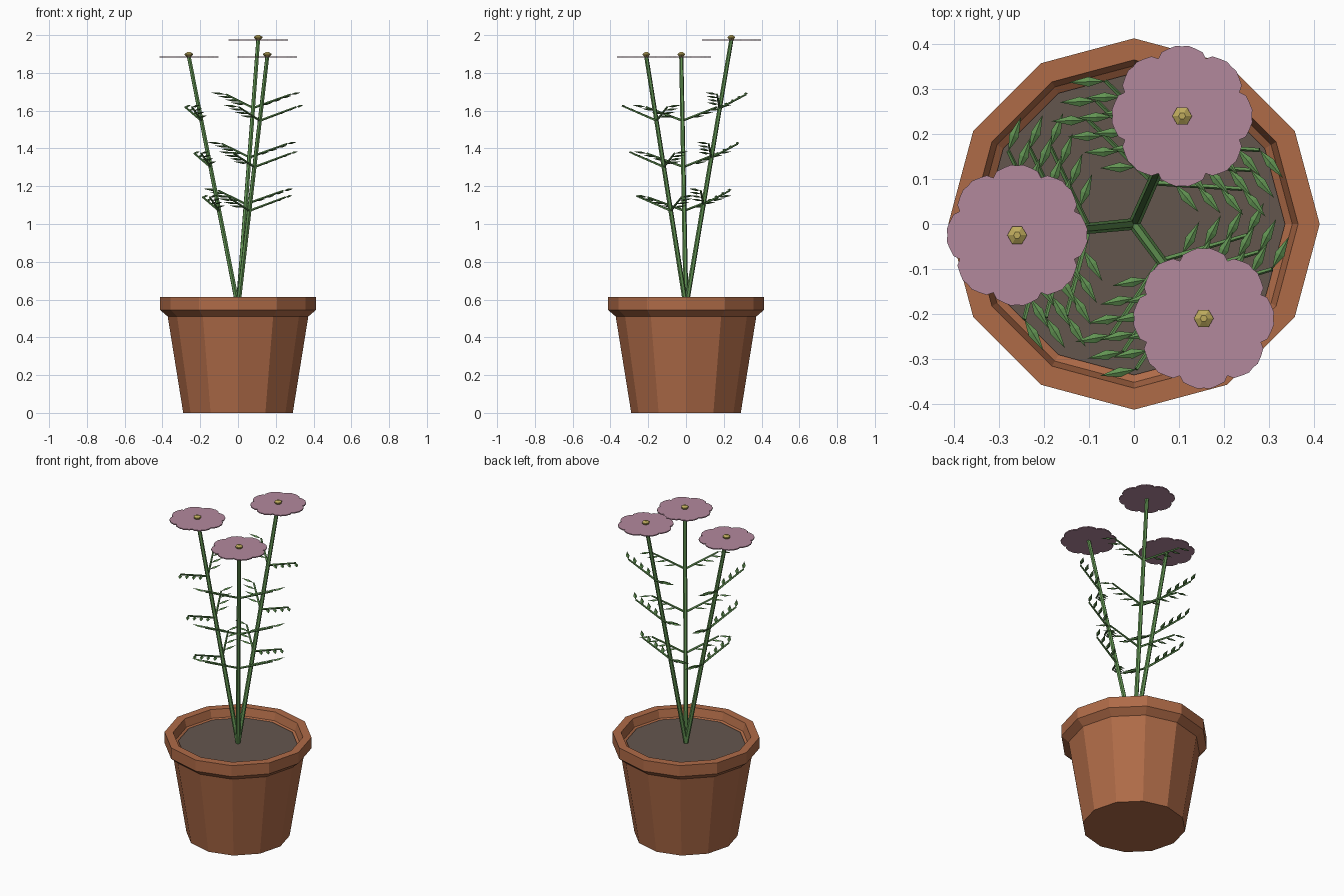
import bpy, bmesh, math
from mathutils import Vector

if "Cube" in bpy.data.objects:
    bpy.data.objects.remove(bpy.data.objects["Cube"])

def mat(name, rgb):
    m = bpy.data.materials.new(name)
    m.diffuse_color = (*rgb, 1)
    m.use_nodes = True
    m.node_tree.nodes["Principled BSDF"].inputs["Base Color"].default_value = m.diffuse_color
    return m

TERRACOTTA = mat("terracotta", (0.43, 0.147, 0.064))
SOIL = mat("soil", (0.127, 0.093, 0.076))
GREEN = mat("leaf_green", (0.122, 0.296, 0.086))
MAUVE = mat("petal_mauve", (0.45, 0.25, 0.335))
YELLOW = mat("flower_yellow", (0.52, 0.41, 0.11))

def finish(bm, name, material):
    bmesh.ops.recalc_face_normals(bm, faces=bm.faces)
    me = bpy.data.meshes.new(name)
    bm.to_mesh(me)
    bm.free()
    me.materials.append(material)
    ob = bpy.data.objects.new(name, me)
    bpy.context.collection.objects.link(ob)
    return ob

def loft(bm, rings):
    """Skin closed rings of equal length and cap both ends."""
    rows = [[bm.verts.new(p) for p in r] for r in rings]
    n = len(rows[0])
    for a, b in zip(rows, rows[1:]):
        for i in range(n):
            j = (i + 1) % n
            bm.faces.new((a[i], a[j], b[j], b[i]))
    bm.faces.new(rows[0][::-1])
    bm.faces.new(rows[-1])

def circle(r, z, n, c=(0, 0)):
    return [Vector((c[0] + r * math.cos(2 * math.pi * i / n),
                    c[1] + r * math.sin(2 * math.pi * i / n), z)) for i in range(n)]

def tube(bm, p, q, r0, r1, n):
    """Tapered stick between two points."""
    d = (q - p).normalized()
    u = d.cross(Vector((0, 0, 1))).normalized()
    v = u.cross(d)
    ang = [2 * math.pi * i / n for i in range(n)]
    loft(bm, [[c + (u * math.cos(a) + v * math.sin(a)) * r for a in ang]
              for c, r in ((p, r0), (q, r1))])

def heading(deg, rise=0.0):
    a = math.radians(deg)
    return Vector((math.cos(a), math.sin(a), rise))

def leaflet(bm, base, d, length, half_w, half_t):
    """Slim pointed leaf with a diamond section."""
    d = d.normalized()
    side = d.cross(Vector((0, 0, 1))).normalized()
    up = side.cross(d)
    mid = base + d * length * 0.45
    a, b = bm.verts.new(base), bm.verts.new(base + d * length)
    ring = [bm.verts.new(mid + o) for o in
            (side * half_w, up * half_t, -side * half_w, -up * half_t)]
    for i in range(4):
        bm.faces.new((a, ring[i], ring[(i + 1) % 4]))
        bm.faces.new((b, ring[(i + 1) % 4], ring[i]))

# Pot: twelve-sided, flared rim, inner wall running down to the soil
bm = bmesh.new()
profile = [(0.29, 0), (0.372, 0.51), (0.413, 0.545), (0.413, 0.613),
           (0.365, 0.613), (0.352, 0.565), (0.33, 0.55)]
loft(bm, [circle(r, z, 12) for r, z in profile])
finish(bm, "pot", TERRACOTTA)

# Soil disc
bm = bmesh.new()
loft(bm, [circle(0.33, 0.552, 12), circle(0.336, 0.562, 12)])
finish(bm, "soil", SOIL)

# Three flowering stems leaning outward
SOIL_TOP = 0.56
for k, (x, y, z) in enumerate([(0.107, 0.24, 1.975), (-0.26, -0.025, 1.885),
                               (0.155, -0.21, 1.885)], 1):
    base, top = Vector((0, 0, SOIL_TOP)), Vector((x, y, z))
    lean = math.degrees(math.atan2(y, x))

    bm = bmesh.new()
    tube(bm, base, top, 0.013, 0.011, 6)
    finish(bm, f"stem_{k}", GREEN)

    # Fronds: a pair at each of three nodes, leaflets on the inner side only
    bm = bmesh.new()
    for t in (0.385, 0.56, 0.745):
        node = base.lerp(top, t)
        for s in (-1, 1):
            d = heading(lean + s * 70, 0.36)
            tube(bm, node, node + d * 0.2, 0.0065, 0.005, 5)
            for i in range(4):
                start = node + d * (0.2 - 0.05 * i)
                leaf_dir = heading(lean + s * 116, 0.12)
                leaflet(bm, start, leaf_dir, 0.082, 0.011, 0.006)
    finish(bm, f"fronds_{k}", GREEN)

    # Petals: flat disc with eight scalloped lobes
    lobe = [(-22.5, 0.138), (-18, 0.149), (-11, 0.153), (-5, 0.157),
            (0, 0.155), (5, 0.157), (11, 0.153), (18, 0.149)]
    outline = [heading(45 * p + a) * r for p in range(8) for a, r in lobe]
    bm = bmesh.new()
    loft(bm, [[top + o + Vector((0, 0, h)) for o in outline] for h in (-0.003, 0.003)])
    finish(bm, f"petals_{k}", MAUVE)

    # Seams between petals, as very thin slivers
    # Flower centre: six-sided button
    bm = bmesh.new()
    loft(bm, [circle(r, z + h, 6, (x, y)) for r, h in
              ((0.012, 0), (0.022, 0.01), (0.022, 0.016), (0.008, 0.025))])
    finish(bm, f"flower_centre_{k}", YELLOW)
